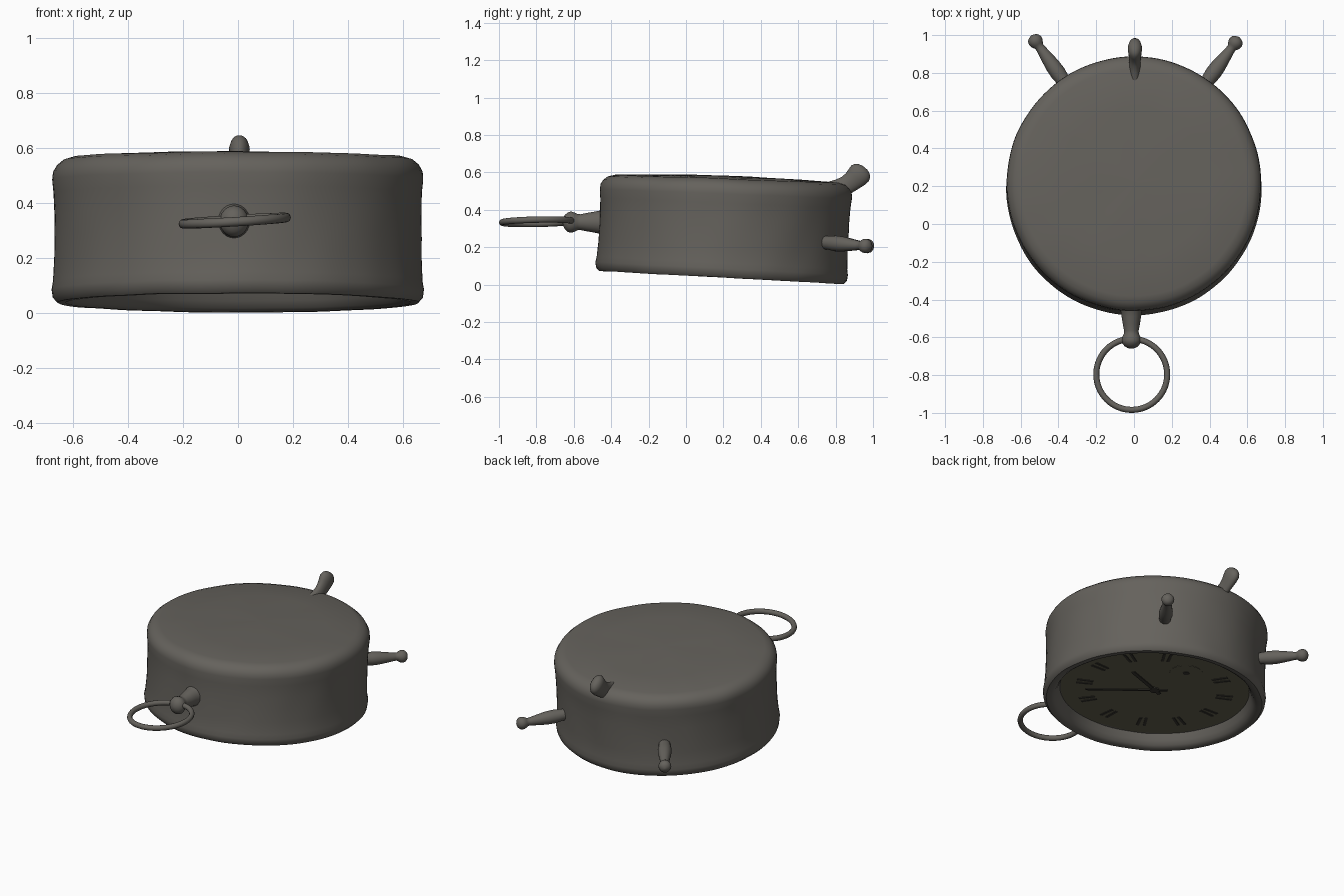
import bpy, bmesh, math
from mathutils import Vector, Matrix, noise

if "Cube" in bpy.data.objects:
    bpy.data.objects.remove(bpy.data.objects["Cube"])

def material(name, rgb):
    m = bpy.data.materials.new(name)
    m.diffuse_color = (*rgb, 1)
    m.use_nodes = True
    m.node_tree.nodes["Principled BSDF"].inputs["Base Color"].default_value = m.diffuse_color
    return m

METAL = material("worn_metal", (0.13, 0.122, 0.108))
FACE = material("aged_dial", (0.13, 0.122, 0.08))
DARK = material("dark_marks", (0.04, 0.037, 0.03))

def finish(name, bm, mat, matrix=None, angle=40):
    bmesh.ops.recalc_face_normals(bm, faces=bm.faces)
    me = bpy.data.meshes.new(name)
    bm.to_mesh(me)
    bm.free()
    ob = bpy.data.objects.new(name, me)
    bpy.context.collection.objects.link(ob)
    me.materials.append(mat)
    if matrix:
        ob.matrix_world = matrix
    bpy.ops.object.select_all(action='DESELECT')
    ob.select_set(True)
    bpy.context.view_layer.objects.active = ob
    bpy.ops.object.shade_smooth_by_angle(angle=math.radians(angle))
    return ob

def skin(bm, rings):
    for a, b in zip(rings, rings[1:]):
        n = len(a)
        for i in range(n):
            bm.faces.new((a[i], a[(i + 1) % n], b[(i + 1) % n], b[i]))
    bm.faces.new(rings[0])
    bm.faces.new(rings[-1])

def lathe(name, profile, mat, matrix, n=96, wobble=0.0, shear=0.0):
    """Revolved profile; wobble roughens it, shear lifts the top towards +y."""
    bm = bmesh.new()
    rings = []
    for r, z in profile:
        ring = []
        for i in range(n):
            a = 2 * math.pi * i / n
            p = Vector((math.cos(a) * r, math.sin(a) * r, z))
            k = 1 + wobble * noise.noise(p * 6)
            dz = 0.6 * wobble * noise.noise(p * 5 + Vector((7, 3, 1)))
            ring.append(bm.verts.new((p.x * k, p.y * k, z * (1 + shear * p.y) + dz)))
        rings.append(ring)
    skin(bm, rings)
    return finish(name, bm, mat, matrix)

def sweep(name, stations, mat, n=20, squash=1.0):
    """Round limb through (point, radius) stations; squash narrows it sideways."""
    bm = bmesh.new()
    pts = [Vector(p) for p, r in stations]
    rings = []
    for i, (p, r) in enumerate(stations):
        t = (pts[min(i + 1, len(pts) - 1)] - pts[max(i - 1, 0)]).normalized()
        u = t.cross(Vector((0, 0, 1))).normalized()
        v = u.cross(t)
        rings.append([bm.verts.new(pts[i] + r * (squash * math.cos(a) * u + math.sin(a) * v))
                      for a in (2 * math.pi * k / n for k in range(n))])
    skin(bm, rings)
    return finish(name, bm, mat, angle=60)

def along(a, b, profile):
    a, b = Vector(a), Vector(b)
    return [(a.lerp(b, t), r) for t, r in profile]

# Case: slightly tilted drum lying face down, with a recessed dial
BASE = Matrix.Translation((0, 0.189, 0.036)) @ Matrix.Rotation(math.radians(-3.1), 4, 'X')
case_profile = [(0.54, 0.088), (0.575, 0.08), (0.59, 0.04), (0.605, 0.015), (0.625, 0.002), (0.655, 0.002),
                (0.672, 0.02), (0.676, 0.05), (0.671, 0.08), (0.667, 0.16), (0.666, 0.24), (0.666, 0.32),
                (0.669, 0.40), (0.674, 0.45), (0.671, 0.478), (0.657, 0.502), (0.635, 0.52),
                (0.60, 0.53), (0.4, 0.539), (0.2, 0.545), (0.02, 0.547)]
lathe("clock_case", case_profile, METAL, BASE, 128, 0.005, 0.035)
DIAL = BASE @ Matrix.Translation((0, 0, 0.028))
lathe("dial", [(0.575, 0.058), (0.575, 0.052)], FACE, DIAL)

# Dial markings and hands, just below the dial surface
def bar(name, angle, r0, r1, w, z=0.051):
    bm = bmesh.new()
    bmesh.ops.create_cube(bm, size=1, matrix=Matrix.Translation(((r0 + r1) / 2, 0, z))
                          @ Matrix.Diagonal((r1 - r0, w, 0.005, 1)))
    finish(name, bm, DARK, DIAL @ Matrix.Rotation(math.radians(angle), 4, 'Z'))

for h in range(12):
    if h != 6:
        for off in (-2.5, 2.5):
            bar("hour_mark", -90 + h * 30 + off, 0.38, 0.48, 0.017)
bar("minute_hand", -42, -0.08, 0.42, 0.016, 0.047)
bar("hour_hand", 20, -0.06, 0.26, 0.024, 0.049)
lathe("hand_hub", [(0.03, 0.055), (0.03, 0.044)], DARK, DIAL, 24)
SUB = DIAL @ Matrix.Translation((0, 0.3, 0))
lathe("seconds_dial", [(0.1, 0.055), (0.1, 0.05)], FACE, SUB, 48)
lathe("seconds_pin", [(0.02, 0.052), (0.02, 0.047)], DARK, SUB, 16)

# Stem flaring from the case, ending in a button-shaped ball
stem = [(-0.43, 0.076), (-0.46, 0.062), (-0.49, 0.056), (-0.53, 0.049), (-0.565, 0.042), (-0.58, 0.043),
        (-0.595, 0.051), (-0.615, 0.057), (-0.632, 0.052), (-0.648, 0.038), (-0.657, 0.02), (-0.66, 0.004)]
sweep("ring_stem", [((-0.014, y, 0.334), r) for y, r in stem], METAL, 24, 0.92)

# Pull ring
bm = bmesh.new()
rings, N, M = [], 64, 12
for i in range(N):
    a = 2 * math.pi * i / N
    rings.append([bm.verts.new(((0.188 + 0.016 * math.cos(b)) * math.cos(a),
                                (0.188 + 0.016 * math.cos(b)) * math.sin(a), 0.017 * math.sin(b)))
                  for b in (2 * math.pi * k / M for k in range(M))])
for i in range(N):
    p, q = rings[i], rings[(i + 1) % N]
    for k in range(M):
        bm.faces.new((p[k], p[(k + 1) % M], q[(k + 1) % M], q[k]))
finish("pull_ring", bm, METAL, Matrix.Translation((-0.012, -0.796, 0.336))
       @ Matrix.Rotation(math.radians(-3.5), 4, 'Y') @ Matrix.Rotation(math.radians(1.2), 4, 'X'), 60)

# Two turned legs with ball tips
leg = [(0.0, 0.036), (0.12, 0.036), (0.28, 0.042), (0.42, 0.040), (0.58, 0.033), (0.74, 0.025), (0.79, 0.024),
       (0.82, 0.031), (0.86, 0.037), (0.90, 0.039), (0.95, 0.034), (0.98, 0.023), (1.0, 0.005)]
sweep("left_leg", along((-0.350, 0.725, 0.226), (-0.543, 0.998, 0.204), leg), METAL)
sweep("right_leg", along((0.365, 0.725, 0.226), (0.558, 0.988, 0.204), leg), METAL)

# Curved rear lug, a narrow blade flaring to a rounded pad
sweep("rear_lug", [((0.005, y, z), r) for y, z, r in (
    (0.77, 0.495, 0.055), (0.82, 0.512, 0.053), (0.86, 0.533, 0.050), (0.89, 0.555, 0.054),
    (0.912, 0.575, 0.060), (0.930, 0.594, 0.063), (0.944, 0.609, 0.055), (0.953, 0.619, 0.038),
    (0.957, 0.624, 0.018), (0.958, 0.625, 0.004))], METAL, 24, 0.6)
